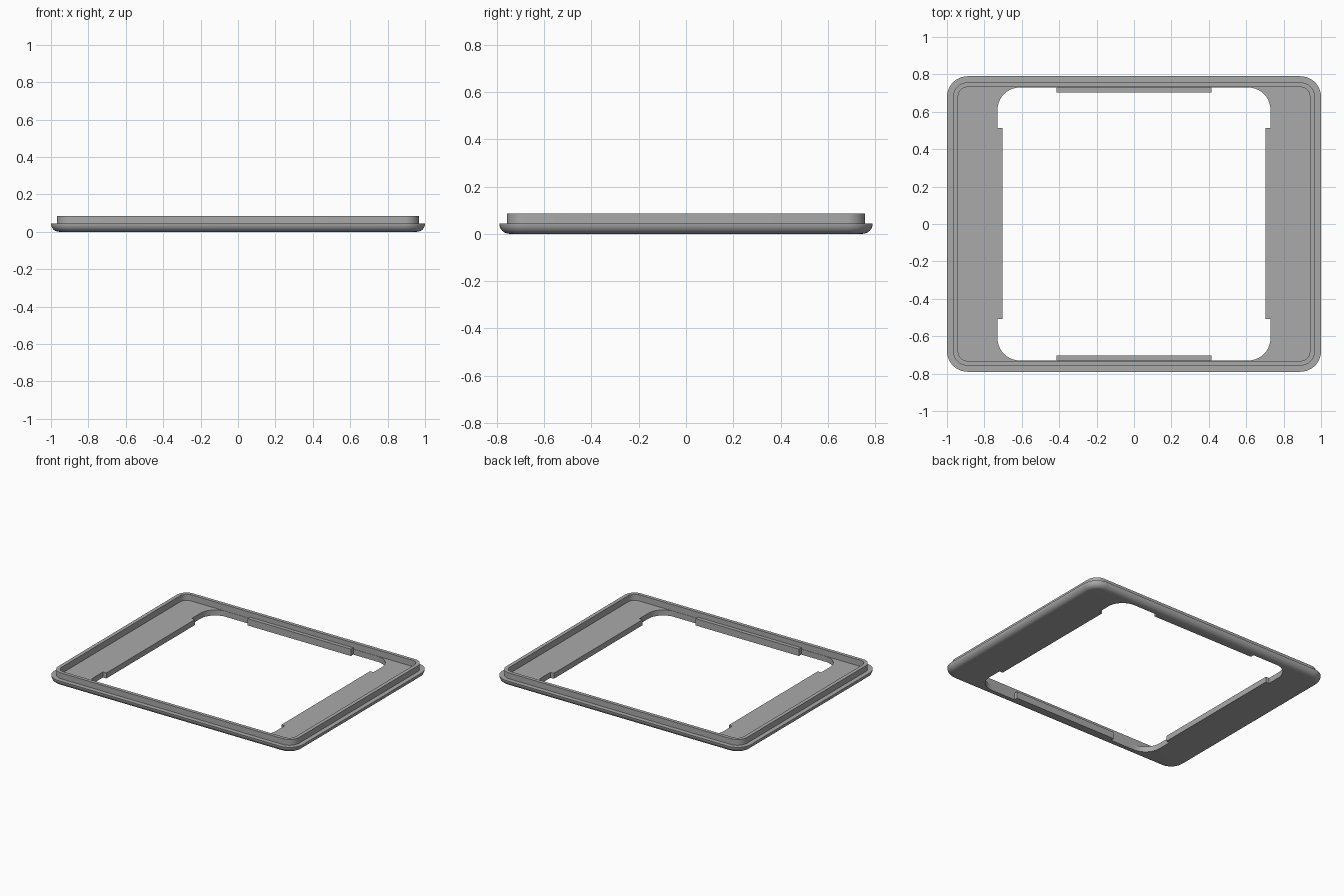
import bpy, bmesh, math

if "Cube" in bpy.data.objects:
    bpy.data.objects.remove(bpy.data.objects["Cube"])

grey = bpy.data.materials.new("plain grey")
grey.diffuse_color = (0.4, 0.4, 0.4, 1)
grey.use_nodes = True
grey.node_tree.nodes["Principled BSDF"].inputs["Base Color"].default_value = grey.diffuse_color


def rounded_loop(bm, hx, hy, r, z, seg=10):
    """Ring of vertices following a rounded rectangle."""
    ring = []
    for k, (sx, sy) in enumerate(((1, 1), (-1, 1), (-1, -1), (1, -1))):
        for i in range(seg + 1):
            a = math.pi / 2 * (k + i / seg)
            ring.append(bm.verts.new((sx * (hx - r) + r * math.cos(a),
                                      sy * (hy - r) + r * math.sin(a), z)))
    return ring


def finish(bm, name):
    bmesh.ops.recalc_face_normals(bm, faces=bm.faces)
    mesh = bpy.data.meshes.new(name)
    bm.to_mesh(mesh)
    bm.free()
    mesh.materials.append(grey)
    ob = bpy.data.objects.new(name, mesh)
    bpy.context.collection.objects.link(ob)
    return ob


# Bezel frame: rounded lower edge, ledge, raised rim, recessed floor, opening
EDGE, FLOOR, TOP = 0.043, 0.04, 0.085
rings = []
for i in range(9):
    a = math.pi / 2 * i / 8
    inset = EDGE * (1 - math.sin(a))
    rings.append((1 - inset, 0.79 - inset, 0.11 - inset, EDGE * (1 - math.cos(a))))
rings += [
    (0.967, 0.757, 0.077, EDGE),
    (0.967, 0.757, 0.077, TOP),
    (0.94, 0.732, 0.05, TOP),
    (0.94, 0.732, 0.05, FLOOR),
    (0.73, 0.73, 0.12, FLOOR),
    (0.73, 0.73, 0.12, 0.0),
]
bm = bmesh.new()
loops = [rounded_loop(bm, *r) for r in rings]
for a, b in zip(loops, loops[1:] + loops[:1]):
    n = len(a)
    for i in range(n):
        j = (i + 1) % n
        bm.faces.new((a[i], a[j], b[j], b[i]))
frame = finish(bm, "bezel_frame")
bpy.context.view_layer.objects.active = frame
frame.select_set(True)
bpy.ops.object.shade_smooth_by_angle(angle=math.radians(30))


# Tabs reaching into the opening
def tab(name, x0, x1, y0, y1, top):
    bm = bmesh.new()
    bmesh.ops.create_cube(bm, size=1)
    for v in bm.verts:
        v.co = (x1 if v.co.x > 0 else x0, y1 if v.co.y > 0 else y0,
                top if v.co.z > 0 else 0.0)
    finish(bm, name)


for s, side in ((-1, "left"), (1, "right")):
    tab(side + "_tab", *sorted((s * 0.703, s * 0.73)), -0.507, 0.512, FLOOR)
for s, side in ((-1, "front"), (1, "back")):
    tab(side + "_tab", -0.415, 0.415, *sorted((s * 0.703, s * 0.73)), 0.05)
